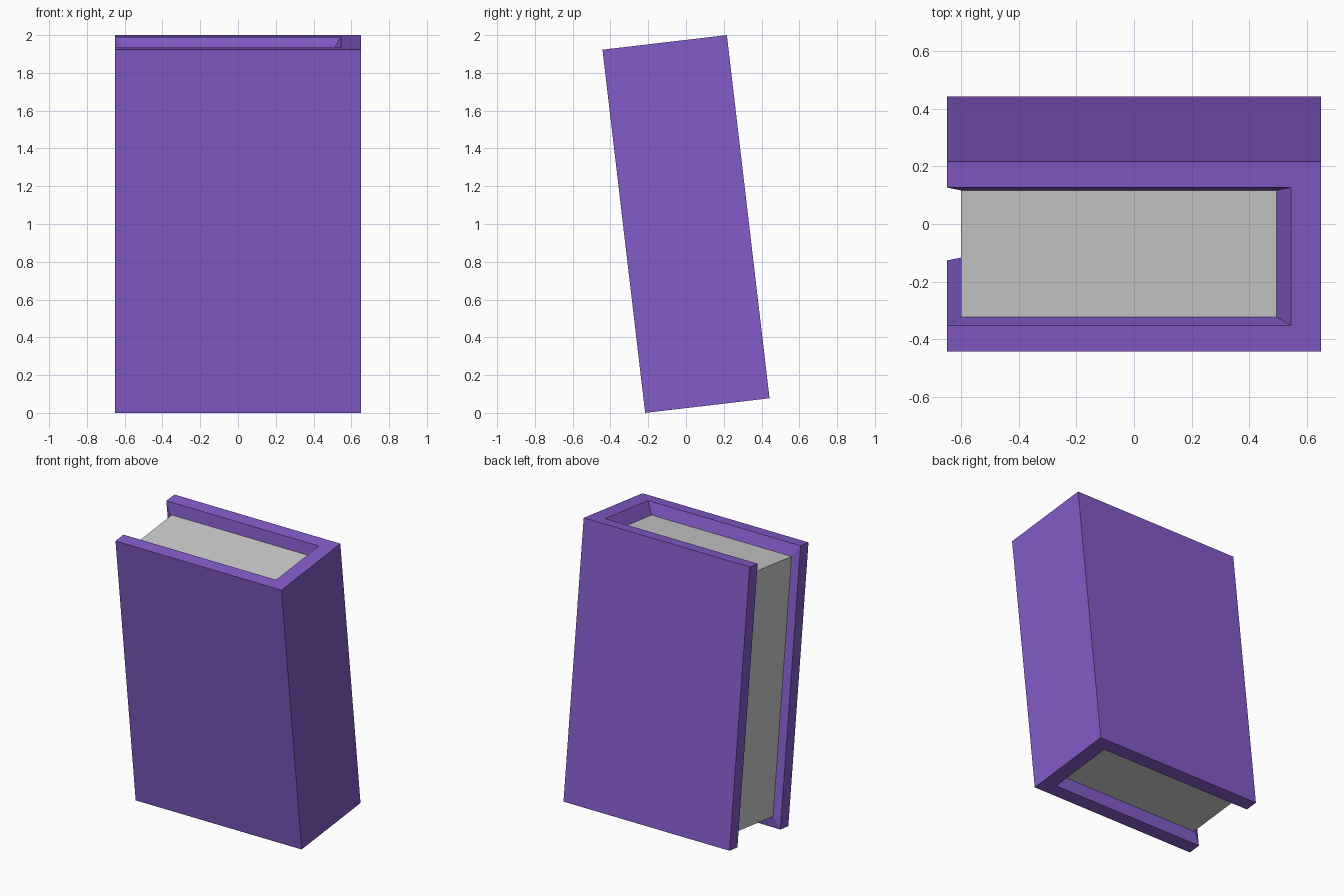
import bpy, bmesh, math

if "Cube" in bpy.data.objects:
    bpy.data.objects.remove(bpy.data.objects["Cube"])

TILT = math.radians(6.7)
# (x min, x max, half y, half z) of the nested boxes
OUTER = (-0.65, 0.65, 0.3315, 0.968)
RIM = (-0.65, 0.545, 0.2415, 0.968)
PAGES = (-0.60, 0.495, 0.2215, 0.887)
# corners walked round the open sides (top, fore edge, bottom)
LOOP = [(0, -1, 1), (1, -1, 1), (1, 1, 1), (0, 1, 1),
        (0, 1, -1), (1, 1, -1), (1, -1, -1), (0, -1, -1)]
SOLID = [(0, 1, 6, 7), (1, 2, 5, 6), (2, 3, 4, 5)]   # front, spine, rear
OPEN = [(0, 1, 2, 3), (4, 5, 6, 7), (0, 3, 4, 7)]    # top, bottom, fore edge


def corners(bm, box):
    return [bm.verts.new((box[i], y * box[2], z * box[3])) for i, y, z in LOOP]


def finish(bm, name, color=None):
    bmesh.ops.recalc_face_normals(bm, faces=bm.faces)
    mesh = bpy.data.meshes.new(name)
    bm.to_mesh(mesh)
    bm.free()
    obj = bpy.data.objects.new(name, mesh)
    bpy.context.collection.objects.link(obj)
    obj.location.z = 1.0
    obj.rotation_euler.x = TILT
    if color:
        mat = bpy.data.materials.new(name)
        mat.diffuse_color = color
        mat.use_nodes = True
        mat.node_tree.nodes["Principled BSDF"].inputs["Base Color"].default_value = mat.diffuse_color
        mesh.materials.append(mat)


# Cover: three outer boards, a flat rim, and walls sloping in to the pages
bm = bmesh.new()
rings = [corners(bm, box) for box in (OUTER, RIM, PAGES)]
for a, b in zip(rings, rings[1:]):
    for i in range(8):
        j = (i + 1) % 8
        bm.faces.new((a[i], a[j], b[j], b[i]))
for ring in (rings[0], rings[2]):
    for quad in SOLID:
        bm.faces.new([ring[i] for i in quad])
finish(bm, "book_cover", (0.23, 0.105, 0.58, 1))

# Page block
bm = bmesh.new()
v = corners(bm, PAGES)
for quad in SOLID + OPEN:
    bm.faces.new([v[i] for i in quad])
finish(bm, "book_pages")
